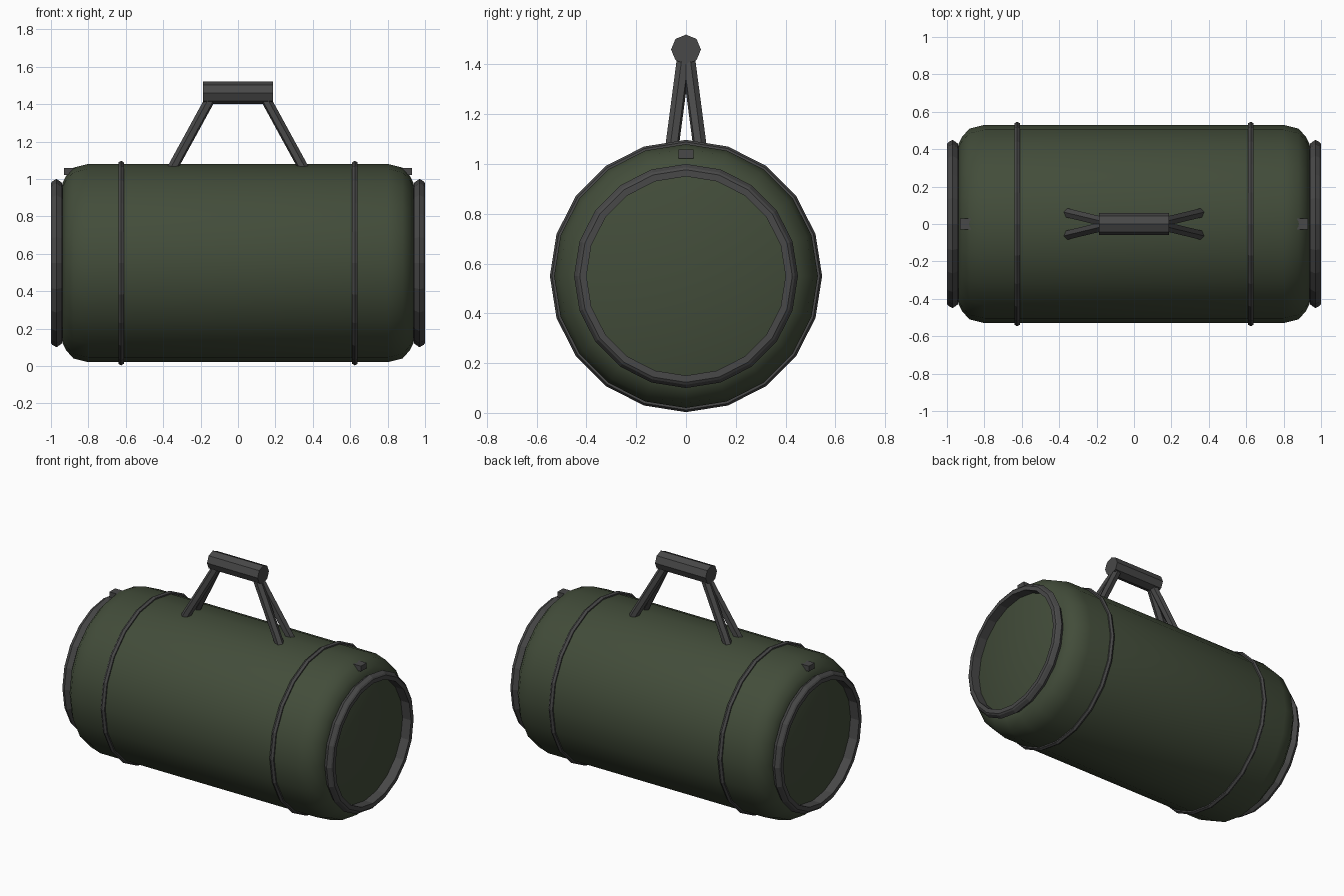
import bpy, bmesh, math
from mathutils import Vector, Matrix

if "Cube" in bpy.data.objects:
    bpy.data.objects.remove(bpy.data.objects["Cube"])

CZ = 0.55      # height of the barrel axis
SIDES = 20


def material(name, rgb):
    m = bpy.data.materials.new(name)
    m.diffuse_color = (*rgb, 1)
    m.use_nodes = True
    m.node_tree.nodes["Principled BSDF"].inputs["Base Color"].default_value = m.diffuse_color
    return m


GREEN = material("olive green", (0.055, 0.073, 0.042))
GREY = material("dark grey", (0.065, 0.065, 0.065))


def finish(bm, name, mat):
    bmesh.ops.recalc_face_normals(bm, faces=bm.faces)
    me = bpy.data.meshes.new(name)
    bm.to_mesh(me)
    bm.free()
    me.materials.append(mat)
    ob = bpy.data.objects.new(name, me)
    bpy.context.collection.objects.link(ob)
    return ob


def lathe(name, profile, mat, closed):
    """Spin (x, radius) points about the barrel axis; closed = ring, open = capped solid."""
    bm = bmesh.new()
    rings = []
    for x, r in profile:
        rings.append([bm.verts.new((x, r * math.cos(a), CZ + r * math.sin(a)))
                      for a in (math.tau * i / SIDES for i in range(SIDES))])
    pairs = list(zip(rings, rings[1:]))
    if closed:
        pairs.append((rings[-1], rings[0]))
    else:
        bm.faces.new(rings[0])
        bm.faces.new(rings[-1])
    for a, b in pairs:
        for i in range(SIDES):
            j = (i + 1) % SIDES
            bm.faces.new((a[i], a[j], b[j], b[i]))
    return finish(bm, name, mat)


def rod(name, p, q, radius, sides, mat, turn=0.0):
    """Straight prism between two points."""
    p, q = Vector(p), Vector(q)
    d = q - p
    mtx = (Matrix.Translation((p + q) / 2) @ d.to_track_quat('Z', 'Y').to_matrix().to_4x4()
           @ Matrix.Rotation(turn, 4, 'Z'))
    bm = bmesh.new()
    bmesh.ops.create_cone(bm, cap_ends=True, segments=sides, radius1=radius,
                          radius2=radius, depth=d.length, matrix=mtx)
    return finish(bm, name, mat)


# Barrel with rounded shoulders
half = [(0.80, 0.53), (0.88, 0.51), (0.92, 0.465), (0.937, 0.43)]
body = lathe("barrel_body", [(-x, r) for x, r in reversed(half)] + half, GREEN, False)
for f in body.data.polygons:
    f.use_smooth = abs(f.normal.x) < 0.99
bpy.context.view_layer.objects.active = body
body.select_set(True)
bpy.ops.object.shade_smooth_by_angle(angle=math.radians(45))

for s, side in ((-1, "left"), (1, "right")):
    # Rim around each end
    rim = [(0.935, 0.40), (0.942, 0.43), (0.97, 0.45), (0.993, 0.437), (1.0, 0.427), (1.0, 0.40)]
    lathe(side + "_end_rim", [(s * x, r) for x, r in rim], GREY, True)
    # Thin band around the barrel
    band = [(s * 0.625 + 0.017 * math.cos(k * math.pi / 3 + math.pi / 2),
             0.53 + 0.017 * math.sin(k * math.pi / 3 + math.pi / 2)) for k in range(6)]
    lathe(side + "_band", band, GREY, True)
    # Small latch block on the shoulder
    bm = bmesh.new()
    bmesh.ops.create_cube(bm, size=1, matrix=Matrix.Translation((s * 0.90, 0, 1.04))
                          @ Matrix.Diagonal((0.06, 0.06, 0.036, 1)))
    finish(bm, side + "_latch", GREY)
    # Pair of splayed handle legs
    for t, end in ((-1, "front"), (1, "back")):
        rod(f"{side}_{end}_handle_leg", (s * 0.352, t * 0.058, 1.055),
            (s * 0.136, t * 0.006, 1.45), 0.028, 6, GREY)

# Octagonal grip
rod("handle_grip", (-0.187, 0, 1.46), (0.187, 0, 1.46), 0.06, 8, GREY)
